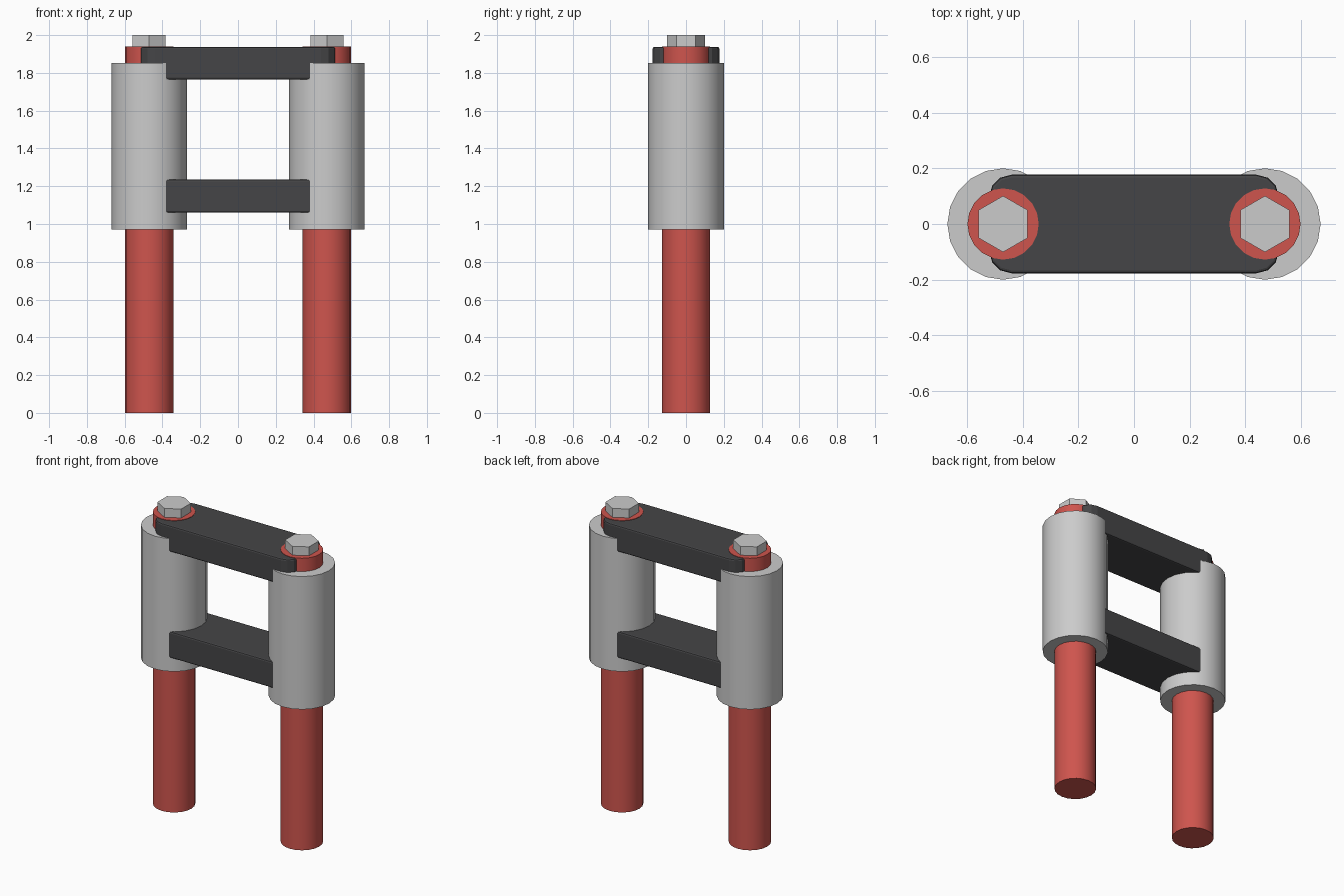
import bpy, bmesh, math
from mathutils import Matrix

if "Cube" in bpy.data.objects:
    bpy.data.objects.remove(bpy.data.objects["Cube"])


def material(name, rgb):
    m = bpy.data.materials.new(name)
    m.diffuse_color = (*rgb, 1)
    m.use_nodes = True
    m.node_tree.nodes["Principled BSDF"].inputs["Base Color"].default_value = m.diffuse_color
    return m


RED = material("red_rod", (0.62, 0.09, 0.075))
DARK = material("dark_bar", (0.06, 0.06, 0.063))
STEEL = material("bolt_steel", (0.6, 0.6, 0.62))


def finish(bm, name, mat=None, smooth=False):
    bmesh.ops.recalc_face_normals(bm, faces=bm.faces)
    me = bpy.data.meshes.new(name)
    bm.to_mesh(me)
    bm.free()
    ob = bpy.data.objects.new(name, me)
    bpy.context.collection.objects.link(ob)
    if mat:
        me.materials.append(mat)
    if smooth:
        bpy.ops.object.select_all(action='DESELECT')
        ob.select_set(True)
        bpy.context.view_layer.objects.active = ob
        bpy.ops.object.shade_smooth_by_angle(angle=math.radians(30))
    return ob


def cylinder(name, x, r, z0, z1, sides, mat=None, smooth=True, turn=0.0):
    bm = bmesh.new()
    place = Matrix.Translation((x, 0, (z0 + z1) / 2)) @ Matrix.Rotation(turn, 4, 'Z')
    bmesh.ops.create_cone(bm, cap_ends=True, segments=sides, radius1=r, radius2=r,
                          depth=z1 - z0, matrix=place)
    return finish(bm, name, mat, smooth)


def bar(name, z0, z1):
    # box with rounded ends in plan, then a small bevel on the rims
    bm = bmesh.new()
    bmesh.ops.create_cube(bm, size=1, matrix=Matrix.Translation((0, 0, (z0 + z1) / 2))
                          @ Matrix.Diagonal((1.04, 0.354, z1 - z0, 1)))
    upright = [e for e in bm.edges if abs(e.verts[0].co.z - e.verts[1].co.z) > 0.01]
    bmesh.ops.bevel(bm, geom=upright, offset=0.08, segments=3, profile=0.5, affect='EDGES')
    rims = [e for e in bm.edges if abs(e.verts[0].co.z - e.verts[1].co.z) < 0.001]
    bmesh.ops.bevel(bm, geom=rims, offset=0.01, segments=2, profile=0.5, affect='EDGES')
    return finish(bm, name, DARK)


# Rod, sleeve and hex bolt on each side
for side, x in (("left", -0.47), ("right", 0.47)):
    cylinder(side + "_rod", x, 0.128, 0, 1.941, 20, RED)
    cylinder(side + "_sleeve", x, 0.2, 0.97, 1.853, 20)
    cylinder(side + "_bolt", x, 0.101, 1.93, 2.0, 6, STEEL, smooth=False,
             turn=0 if abs(math.cos(0)) < 0.5 else 0.0)

# Cross bars joining the sleeves
bar("upper_bar", 1.765, 1.938)
bar("lower_bar", 1.06, 1.235)
